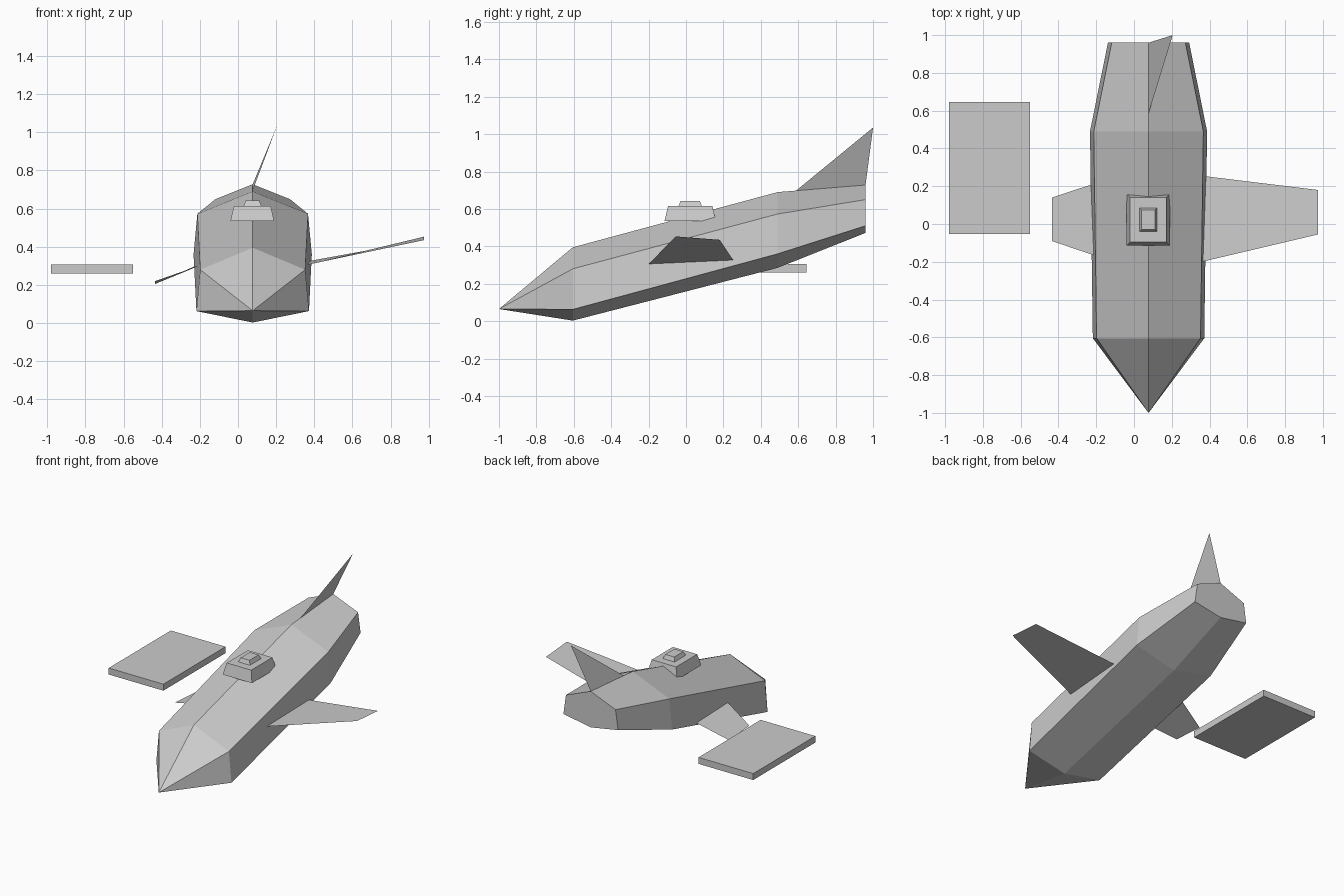
import bpy
import bmesh

default = bpy.data.objects.get("Cube")
if default:
    bpy.data.objects.remove(default, do_unlink=True)

CENTRE = 0.077  # hull centreline in x

grey = bpy.data.materials.new("light_grey")
grey.use_nodes = True
colour = (0.6, 0.6, 0.6, 1)
grey.diffuse_color = colour
grey.node_tree.nodes["Principled BSDF"].inputs["Base Color"].default_value = colour


def finish(name, bm):
    """Turn a bmesh into a flat-shaded grey object."""
    bmesh.ops.recalc_face_normals(bm, faces=bm.faces)
    mesh = bpy.data.meshes.new(name)
    bm.to_mesh(mesh)
    bm.free()
    mesh.materials.append(grey)
    obj = bpy.data.objects.new(name, mesh)
    bpy.context.collection.objects.link(obj)
    return obj


def bridge(bm, ring_a, ring_b):
    """Join two rings of equal length with quads."""
    count = len(ring_a)
    for i in range(count):
        j = (i + 1) % count
        bm.faces.new((ring_a[i], ring_a[j], ring_b[j], ring_b[i]))


def hull_ring(bm, y, ridge, shoulder, chine, keel, shoulder_half, chine_half):
    """Six-sided cross-section, symmetric about the centreline."""
    outline = [(0, ridge), (shoulder_half, shoulder), (chine_half, chine),
               (0, keel), (-chine_half, chine), (-shoulder_half, shoulder)]
    return [bm.verts.new((CENTRE + x, y, z)) for x, z in outline]


def sheet(name, corners):
    """Thin flat panel made of one face."""
    bm = bmesh.new()
    bm.faces.new([bm.verts.new(c) for c in corners])
    return finish(name, bm)


def frustum(name, x, y, z, inset):
    """Box between (low, high) ranges whose top is inset on all sides."""
    bm = bmesh.new()
    rings = []
    for level, d in ((z[0], 0), (z[1], inset)):
        x0, x1, y0, y1 = x[0] + d, x[1] - d, y[0] + d, y[1] - d
        rings.append([bm.verts.new((px, py, level)) for px, py in
                      ((x0, y0), (x1, y0), (x1, y1), (x0, y1))])
    bridge(bm, *rings)
    bm.faces.new(rings[0])
    bm.faces.new(rings[1])
    return finish(name, bm)


# Hull: pointed nose, then three rising cross-sections and a closed stern
bm = bmesh.new()
nose = bm.verts.new((CENTRE, -1, 0.065))
front = hull_ring(bm, -0.605, 0.395, 0.28, 0.063, 0.003, 0.275, 0.295)
middle = hull_ring(bm, 0.49, 0.69, 0.573, 0.36, 0.285, 0.29, 0.31)
stern = hull_ring(bm, 0.96, 0.728, 0.65, 0.51, 0.472, 0.195, 0.215)
for i in range(len(front)):
    bm.faces.new((nose, front[i], front[(i + 1) % len(front)]))
bridge(bm, front, middle)
bridge(bm, middle, stern)
bm.faces.new(stern)
finish("hull", bm)

# Cabin on the ridge with a small raised hatch
frustum("cabin", (-0.04, 0.19), (-0.115, 0.16), (0.535, 0.615), 0.019)
frustum("cabin_hatch", (0.03, 0.122), (-0.04, 0.085), (0.615, 0.643), 0.011)

# Unequal wings, slightly twisted
sheet("left_wing", [(0.36, -0.2, 0.305), (0.975, -0.055, 0.453),
                    (0.975, 0.18, 0.435), (0.36, 0.255, 0.323)])
sheet("right_wing", [(-0.2, -0.17, 0.302), (-0.435, -0.09, 0.22),
                     (-0.435, 0.14, 0.205), (-0.2, 0.217, 0.31)])

# Leaning tail fin
sheet("tail_fin", [(CENTRE, 0.585, 0.695), (CENTRE, 0.96, 0.728),
                   (0.205, 1, 1.035)])

# Free-floating slab beside the right wing
frustum("side_slab", (-0.98, -0.55), (-0.053, 0.645), (0.26, 0.306), 0)
